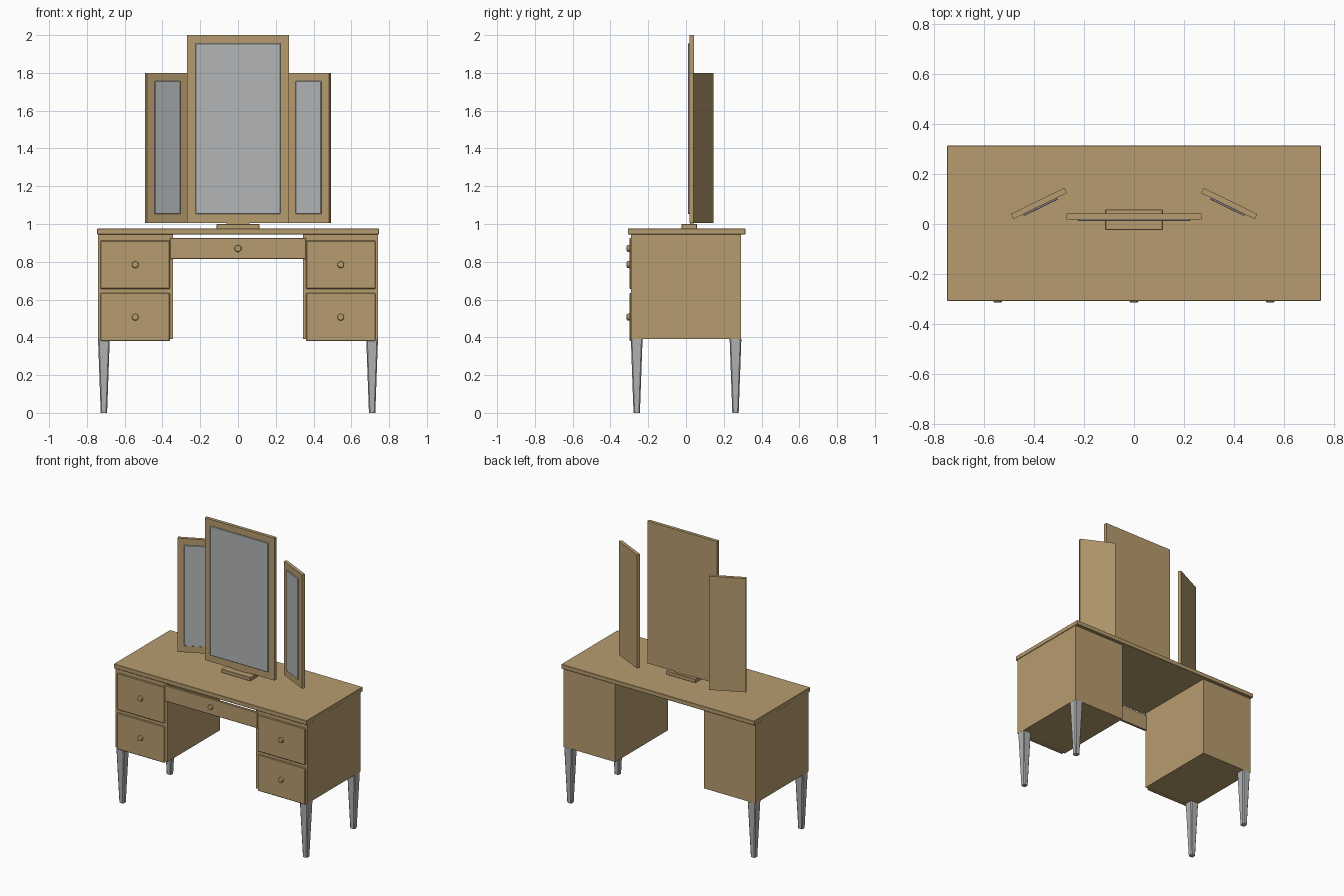
import bpy, bmesh, math
from mathutils import Matrix, Vector

if "Cube" in bpy.data.objects:
    bpy.data.objects.remove(bpy.data.objects["Cube"], do_unlink=True)


def material(name, rgb):
    m = bpy.data.materials.new(name)
    m.use_nodes = True
    m.diffuse_color = (*rgb, 1)
    bsdf = m.node_tree.nodes["Principled BSDF"]
    bsdf.inputs["Base Color"].default_value = (*rgb, 1)
    bsdf.inputs["Roughness"].default_value = 0.6
    return m


wood = material("light wood", (0.47, 0.335, 0.156))
metal = material("grey legs", (0.44, 0.45, 0.45))
glass = material("mirror grey", (0.45, 0.46, 0.475))


def finish(name, bm, mat, matrix=None):
    if matrix:
        bm.transform(matrix)
    bmesh.ops.recalc_face_normals(bm, faces=bm.faces)
    me = bpy.data.meshes.new(name)
    bm.to_mesh(me)
    bm.free()
    me.materials.append(mat)
    ob = bpy.data.objects.new(name, me)
    bpy.context.collection.objects.link(ob)
    return ob


def box(name, lo, hi, mat, bevel=0.0, matrix=None):
    bm = bmesh.new()
    lo, hi = Vector(lo), Vector(hi)
    size, mid = hi - lo, (lo + hi) / 2
    bmesh.ops.create_cube(bm, size=1, matrix=Matrix.Translation(mid) @ Matrix.Diagonal((*size, 1)))
    if bevel:
        bmesh.ops.bevel(bm, geom=bm.edges[:], offset=bevel, segments=1, affect='EDGES')
    return finish(name, bm, mat, matrix)


def knob(name, x, z):
    # rounded disc facing the front
    bm = bmesh.new()
    bmesh.ops.create_cone(bm, cap_ends=True, segments=20, radius1=0.018, radius2=0.018, depth=0.02)
    rim = [e for e in bm.edges if all(v.co.z > 0 for v in e.verts)]
    bmesh.ops.bevel(bm, geom=rim, offset=0.006, segments=2, affect='EDGES', profile=0.5)
    finish(name, bm, wood, Matrix.Translation((x, -0.304, z)) @ Matrix.Rotation(math.pi / 2, 4, 'X'))


def leg(name, x, y):
    # square leg tapering to the floor, with chamfered corners
    bm = bmesh.new()
    bmesh.ops.create_cube(bm, size=1)
    for v in bm.verts:
        top = v.co.z > 0
        w = 0.062 if top else 0.034
        v.co = Vector((v.co.x * w, v.co.y * w, 0.39 if top else 0.0))
    upright = [e for e in bm.edges if abs(e.verts[0].co.z - e.verts[1].co.z) > 0.1]
    bmesh.ops.bevel(bm, geom=upright, offset=0.006, segments=1, affect='EDGES')
    finish(name, bm, metal, Matrix.Translation((x, y, 0)))


def mirror(name, half, top, border, matrix):
    # framed panel with a thin glass plate on its front
    box(name + "_frame", (-half, -0.0115, 1.005), (half, 0.0115, top), wood, 0, matrix)
    g = half - border
    box(name + "_glass", (-g, -0.019, 1.053), (g, -0.0105, top - 0.044), glass, 0.002, matrix)


# Table top
box("table_top", (-0.746, -0.308, 0.945), (0.746, 0.314, 0.975), wood, 0.002)

# Pedestals with two drawers each, and legs
for side, s in (("left", 1), ("right", -1)):
    xs = sorted((s * 0.343, s * 0.742))
    box(side + "_pedestal", (xs[0], -0.291, 0.39), (xs[1], 0.292, 0.945), wood)
    xs = sorted((s * 0.36, s * 0.728))
    for level, z0, z1, zk in (("lower", 0.38, 0.635, 0.507), ("upper", 0.656, 0.912, 0.785)):
        box(f"{side}_{level}_drawer", (xs[0], -0.299, z0), (xs[1], -0.285, z1), wood, 0.004)
        knob(f"{side}_{level}_knob", s * 0.544, zk)
    leg(side + "_front_leg", s * 0.71, -0.261)
    leg(side + "_back_leg", s * 0.71, 0.262)

# Centre drawer front bridging the knee space
box("centre_drawer", (-0.36, -0.299, 0.815), (0.36, -0.283, 0.927), wood, 0.003)
knob("centre_knob", 0, 0.87)

# Mirror stand and the three mirrors
box("mirror_stand", (-0.113, -0.024, 0.975), (0.113, 0.058, 1.0), wood, 0.002)
box("mirror_post", (-0.06, 0.02, 0.998), (0.06, 0.04, 1.006), wood)
mirror("centre_mirror", 0.27, 2.0, 0.046, Matrix.Translation((0, 0.03, 0)))
for side, s in (("left", 1), ("right", -1)):
    place = Matrix.Translation((s * 0.38, 0.082, 0)) @ Matrix.Rotation(-s * math.radians(26), 4, 'Z')
    mirror(side + "_mirror", 0.119, 1.8, 0.044, place)
